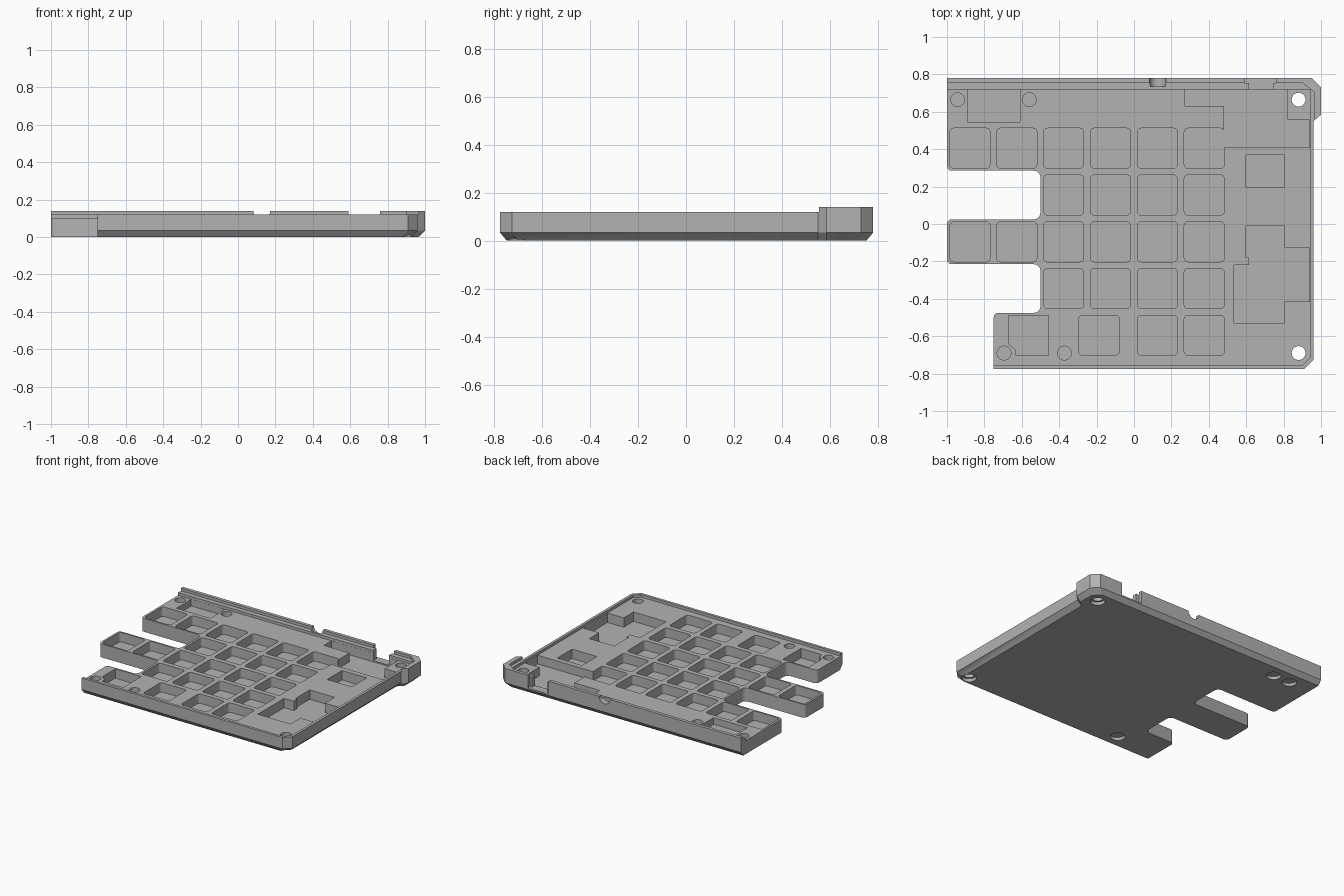
import bpy
import bmesh
from math import cos, sin, pi, radians

cube = bpy.data.objects.get("Cube")
if cube:
    bpy.data.objects.remove(cube)

grey = bpy.data.materials.new("Matte grey plastic")
grey.use_nodes = True
colour = (0.45, 0.45, 0.45, 1)
grey.diffuse_color = colour
grey.node_tree.nodes["Principled BSDF"].inputs["Base Color"].default_value = colour


def loft(name, rings):
    """Closed solid through matching rings, each (points, height)."""
    bm = bmesh.new()
    loops = [[bm.verts.new((x, y, z)) for x, y in pts] for pts, z in rings]
    for low, high in zip(loops, loops[1:]):
        for i in range(len(low)):
            j = (i + 1) % len(low)
            bm.faces.new((low[i], low[j], high[j], high[i]))
    bm.faces.new(loops[0][::-1])
    bm.faces.new(loops[-1])
    bmesh.ops.recalc_face_normals(bm, faces=bm.faces)
    mesh = bpy.data.meshes.new(name)
    bm.to_mesh(mesh)
    bm.free()
    mesh.materials.append(grey)
    obj = bpy.data.objects.new(name, mesh)
    bpy.context.collection.objects.link(obj)
    return obj


def arc(cx, cy, r, start, end, n):
    return [(cx + r * cos(start + (end - start) * i / n),
             cy + r * sin(start + (end - start) * i / n)) for i in range(n + 1)]


def rounded(x0, x1, y0, y1, r=0.02):
    corners = [(x1 - r, y1 - r), (x0 + r, y1 - r), (x0 + r, y0 + r), (x1 - r, y0 + r)]
    return [p for k, (cx, cy) in enumerate(corners)
            for p in arc(cx, cy, r, k * pi / 2, (k + 1) * pi / 2, 4)]


def rect(x0, x1, y0, y1):
    return [(x0, y0), (x1, y0), (x1, y1), (x0, y1)]


def circle(x, y, r):
    return arc(x, y, r, 0, 2 * pi, 28)[:-1]


def cut_with(cutter):
    cutter.hide_render = True
    mod = tray.modifiers.new("Cut", 'BOOLEAN')
    mod.operation = 'DIFFERENCE'
    mod.solver = 'EXACT'
    mod.object = cutter
    bpy.context.view_layer.objects.active = tray
    bpy.ops.object.modifier_apply(modifier=mod.name)
    bpy.data.objects.remove(cutter)


def cut(pts, z0, z1=0.3):
    cut_with(loft("cutter", [(pts, z0), (pts, z1)]))


# Tray body with a bevelled underside and a thick rear corner
outline = [(-1, -0.775), (0.91, -0.775), (0.96, -0.725), (0.96, 0.55),
           (1, 0.585), (1, 0.73), (0.95, 0.78), (-1, 0.78)]
base = [(x - 0.035 if x > 0 else x,
         y - (0.028 if y > 0 else -0.028) if abs(y) > 0.72 else y) for x, y in outline]
tray = loft("keyboard_tray", [(base, 0), (outline, 0.034), (outline, 0.14)])

# Rim heights and the plate surface inside the rim
PLATE, FLOOR = 0.1, 0.03
cut(rect(-1.2, 1.2, -1, 0.55), 0.12)
cut([(-1.2, 0.5), (0.965, 0.5), (0.965, 0.705), (0.9, 0.755), (-1.2, 0.755)], 0.12)
cut([(-1.2, -0.755), (0.9, -0.755), (0.94, -0.715), (0.94, 0.72), (-1.2, 0.72)], PLATE)

# Stepped left side: two slots and the missing front corner
cut(rounded(-1.3, -0.5, 0.025, 0.285, 0.035), -0.1)
cut(rounded(-1.3, -0.5, -0.475, -0.215, 0.035), -0.1)
cut(rect(-1.3, -0.75, -1, -0.3), -0.1)

# Rounded outer corners of the fingers
for x, y, side in ((-1, 0.285, 1), (-1, 0.025, -1), (-1, -0.215, 1), (-0.75, -0.475, -1)):
    r = 0.025
    curve = arc(x + r, y + side * r, r, pi, pi + side * pi / 2, 4)
    cut(curve + [(x + r, y - side * 0.01), (x - 0.01, y - side * 0.01),
                 (x - 0.01, y + side * r)], -0.1)

# Key pockets
for row in range(5):
    columns = {0: range(6), 2: range(6), 4: (4, 5)}.get(row, range(2, 6))
    y = 0.405 - 0.25 * row
    for col in columns:
        x = -0.877 + 0.2505 * col
        cut(rounded(x - 0.107, x + 0.107, y - 0.107, y + 0.107), FLOOR)
cut(rounded(-0.295, -0.08, -0.702, -0.488), FLOOR)
cut([(-0.672, -0.488), (-0.672, -0.64), (-0.635, -0.67), (-0.63, -0.702),
     (-0.458, -0.702), (-0.458, -0.488)], FLOOR)

# Electronics recesses
cut([(0.27, 0.63), (0.482, 0.63), (0.482, 0.41), (0.939, 0.41), (0.939, 0.56),
     (0.82, 0.56), (0.82, 0.719), (0.27, 0.719)], FLOOR + 0.005)
cut(rect(0.6, 0.805, 0.195, 0.37), FLOOR)
cut([(0.6, -0.01), (0.805, -0.01), (0.805, -0.125), (0.939, -0.125), (0.939, -0.415),
     (0.805, -0.415), (0.805, -0.53), (0.535, -0.53), (0.535, -0.22),
     (0.615, -0.22), (0.615, -0.18), (0.6, -0.18)], FLOOR)
cut(rect(-0.89, -0.61, 0.545, 0.719), 0.05)

# Port opening and cable notch in the rear wall
cut(rect(0.615, 0.745, 0.7, 0.77), 0.045)
cut(rect(0.59, 0.76, 0.755, 0.9), 0.045)
notch = loft("cutter", [(circle(0, 0, 0.045), -0.1), (circle(0, 0, 0.045), 0.1)])
notch.rotation_euler.x = radians(90)
notch.location = (0.127, 0.835, 0.14)
bpy.context.view_layer.update()
cut_with(notch)

# Screw holes: open on the right, blind elsewhere
for y in (0.665, -0.69):
    cut(circle(0.88, y, 0.037), -0.1)
    cut(circle(0.88, y, 0.05), -0.1, 0.025)
for x, y in ((-0.943, 0.665), (-0.56, 0.665), (-0.695, -0.69), (-0.372, -0.69)):
    cut(circle(x, y, 0.037), 0.055)
for x, y in ((-0.82, 0.66), (-0.68, 0.66), (-0.4, -0.65)):
    cut(circle(x, y, 0.05), -0.1, 0.022)

# Smooth the rounded corners, keep the edges sharp
bpy.ops.object.select_all(action='DESELECT')
tray.select_set(True)
bpy.context.view_layer.objects.active = tray
bpy.ops.object.shade_smooth_by_angle(angle=radians(30))
